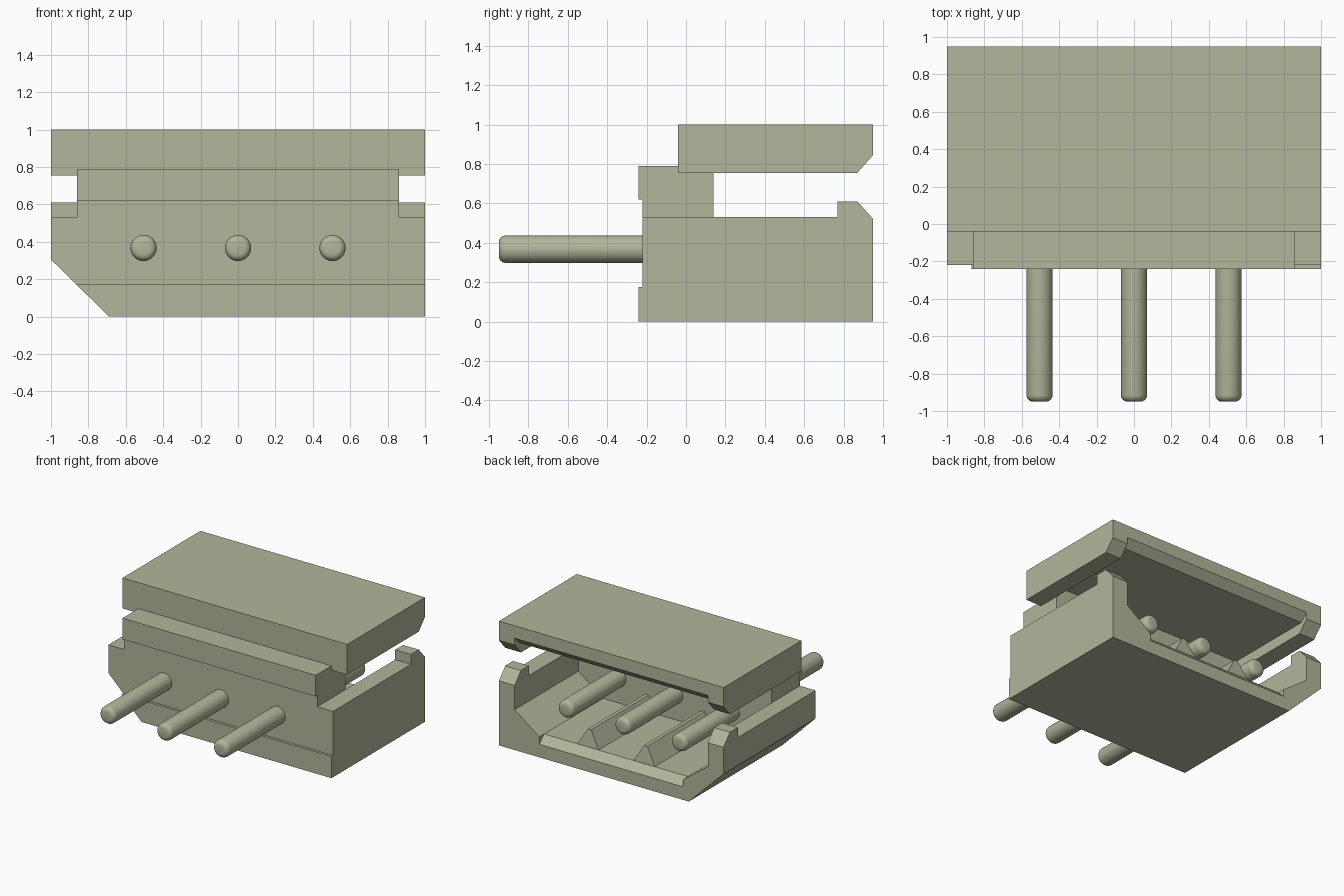
import bpy, bmesh, math
from mathutils import Vector

if "Cube" in bpy.data.objects:
    bpy.data.objects.remove(bpy.data.objects["Cube"], do_unlink=True)

# Single warm grey-green plastic
COLOUR = (0.445, 0.468, 0.328, 1)
mat = bpy.data.materials.new("warm grey green")
mat.use_nodes = True
mat.diffuse_color = COLOUR
bsdf = next(n for n in mat.node_tree.nodes if n.type == 'BSDF_PRINCIPLED')
bsdf.inputs["Base Color"].default_value = COLOUR
bsdf.inputs["Roughness"].default_value = 0.6


def finish(name, bm):
    bmesh.ops.recalc_face_normals(bm, faces=bm.faces)
    me = bpy.data.meshes.new(name)
    bm.to_mesh(me)
    bm.free()
    me.materials.append(mat)
    ob = bpy.data.objects.new(name, me)
    bpy.context.collection.objects.link(ob)
    return ob


def prism(name, profile, axis, a, b):
    """Extrude a profile from a to b: (x, z) along 'y' or (y, z) along 'x'."""
    bm = bmesh.new()
    put = (lambda p: (p[0], a, p[1])) if axis == 'y' else (lambda p: (a, p[0], p[1]))
    face = bm.faces.new([bm.verts.new(put(p)) for p in profile])
    ext = bmesh.ops.extrude_face_region(bm, geom=[face])
    shift = Vector((0, b - a, 0)) if axis == 'y' else Vector((b - a, 0, 0))
    bmesh.ops.translate(bm, vec=shift,
                        verts=[g for g in ext["geom"] if isinstance(g, bmesh.types.BMVert)])
    return finish(name, bm)


def rect(u0, u1, v0, v1):
    return [(u0, v0), (u1, v0), (u1, v1), (u0, v1)]


def cut(ob, cutters):
    """Subtract each cutter, then remove it."""
    bpy.context.view_layer.objects.active = ob
    for c in cutters:
        c.hide_render = True
        m = ob.modifiers.new("cut", 'BOOLEAN')
        m.operation, m.solver, m.object = 'DIFFERENCE', 'EXACT', c
        bpy.ops.object.modifier_apply(modifier=m.name)
        bpy.data.objects.remove(c, do_unlink=True)


FRONT, BACK, WALL = -0.24, 0.95, 0.86
INNER = 0.14          # rear face of the thick front wall
FLOOR, CEIL = 0.165, 0.84

# Lower housing with one bevelled lower edge, hollow towards the back
body = prism("lower_housing",
             [(-0.69, 0), (1, 0), (1, 0.61), (-1, 0.61), (-1, 0.305)], 'y', FRONT, BACK)
cut(body, [
    prism("cut_wall_top", rect(-0.5, 0.77, 0.53, 0.8), 'x', -1.2, 1.2),
    prism("cut_front_recess", rect(-0.5, -0.22, 0.175, 0.9), 'x', -1.2, 1.2),
    prism("cut_post_bevel", [(0.87, 0.61), (0.98, 0.486), (0.98, 0.7), (0.87, 0.7)], 'x', -1.2, 1.2),
    prism("cut_cavity", [(-0.64, FLOOR), (0.64, FLOOR), (WALL, 0.325), (WALL, 0.9),
                         (-WALL, 0.9), (-WALL, 0.325)], 'y', INNER, 1.2),
    prism("cut_floor_lead_in", [(0.89, FLOOR), (1.0, FLOOR - 0.11), (1.0, 0.2), (0.89, 0.2)],
          'x', -0.64, 0.64),
])

# Front bridge joining the lower housing and the lid
prism("front_bridge", [(-0.22, 0.53), (INNER, 0.53), (INNER, 0.79), (FRONT, 0.79),
                       (FRONT, 0.62), (-0.22, 0.62)], 'x', -WALL, WALL)

# Lid with bevelled rear corners, recessed underneath
lid = prism("lid", [(-0.04, 0.755), (0.87, 0.755), (BACK, 0.845), (BACK, 1), (-0.04, 1)],
            'x', -1, 1)
cut(lid, [
    prism("cut_lid_cavity", rect(-WALL, WALL, 0.6, CEIL), 'y', INNER, 1.2),
    prism("cut_lid_lead_in", [(0.89, CEIL), (0.89, 0.8), (1.0, 0.8), (1.0, CEIL + 0.11)],
          'x', -WALL, WALL),
])

# Tapered ribs on the floor between the pins
for side, x in (("right", -0.25), ("left", 0.25)):
    rib = prism("floor_rib_" + side, [(x - 0.1, FLOOR - 0.01), (x + 0.1, FLOOR - 0.01),
                                      (x + 0.015, 0.3), (x - 0.015, 0.3)], 'y', INNER - 0.01, 0.89)
    for v in rib.data.vertices:
        if v.co.y > 0.8 and v.co.z > 0.25:
            v.co.y -= 0.02

# Contact pins with rounded tips
for side, x in (("right", -0.505), ("centre", 0), ("left", 0.505)):
    y0, y1 = -0.95, 0.82
    bpy.ops.mesh.primitive_cylinder_add(vertices=32, radius=0.07, depth=y1 - y0,
                                        location=(x, (y0 + y1) / 2, 0.367),
                                        rotation=(math.pi / 2, 0, 0))
    pin = bpy.context.object
    pin.name = "pin_" + side
    pin.data.materials.append(mat)
    bev = pin.modifiers.new("round_tips", 'BEVEL')
    bev.width, bev.segments, bev.limit_method = 0.035, 4, 'ANGLE'
    bev.angle_limit = math.radians(60)
    bpy.ops.object.modifier_apply(modifier=bev.name)
    bpy.ops.object.shade_smooth_by_angle(angle=math.radians(40))
